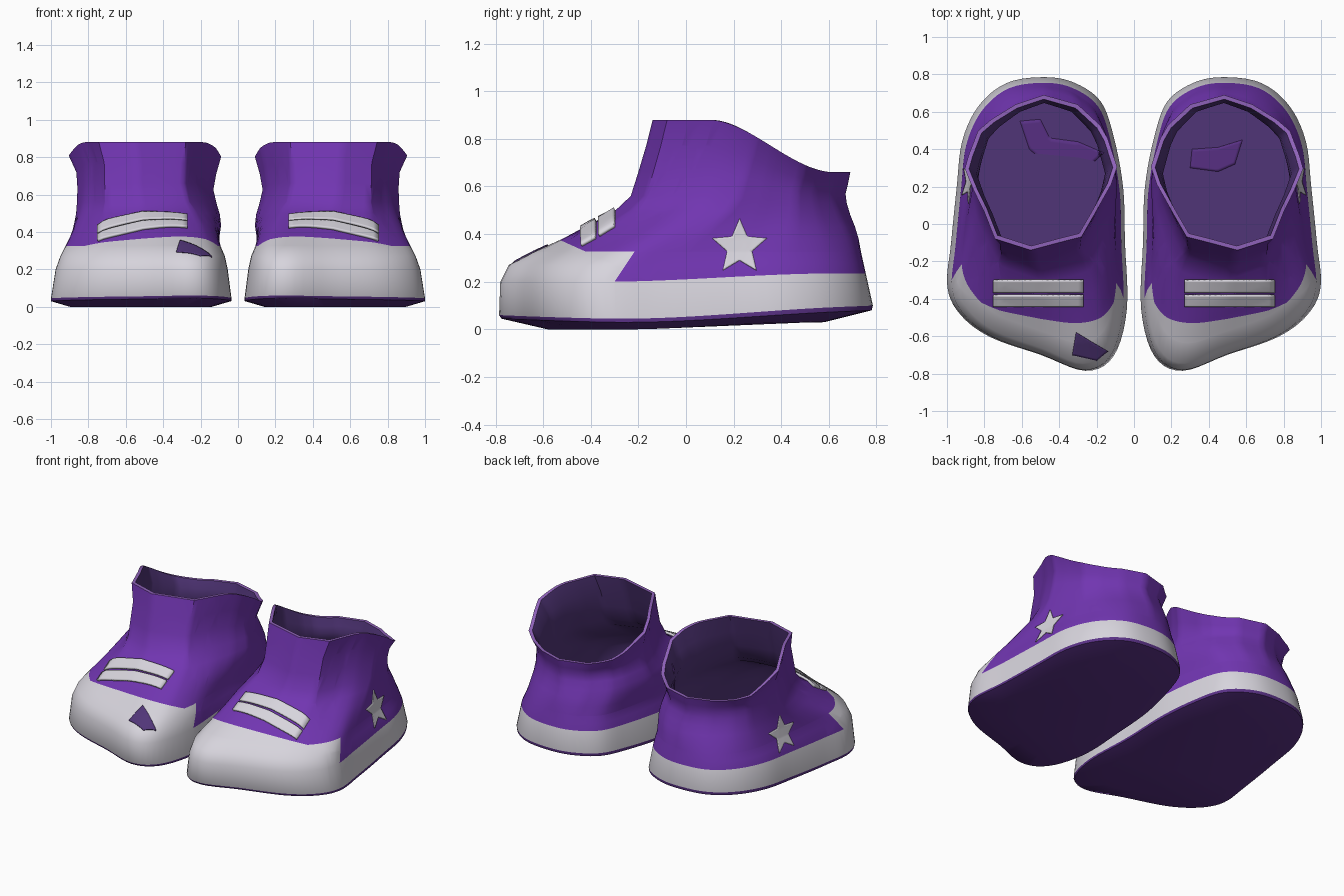
import bpy, bmesh, math
from mathutils import Vector, Matrix
from mathutils.bvhtree import BVHTree

if "Cube" in bpy.data.objects:
    bpy.data.objects.remove(bpy.data.objects["Cube"], do_unlink=True)


def material(name, rgb):
    m = bpy.data.materials.new(name)
    m.use_nodes = True
    m.diffuse_color = (*rgb, 1)
    m.node_tree.nodes["Principled BSDF"].inputs["Base Color"].default_value = (*rgb, 1)
    return m


MATS = [material("purple canvas", (0.165, 0.036, 0.44)),
        material("white rubber", (0.68, 0.66, 0.72)),
        material("light purple rim", (0.27, 0.12, 0.48)),
        material("dark purple lining", (0.083, 0.036, 0.19)),
        material("deep purple sole", (0.1, 0.03, 0.235))]
CANVAS, RUBBER, RIM, LINING, SOLE = range(5)

# Outlines of the left shoe, from the heel round by the outer side
SOLE_LINE = [(.48, .79), (.68, .76), (.83, .64), (.92, .45), (.95, .2), (.98, -.1),
             (1, -.33), (.93, -.48), (.77, -.6), (.5, -.695), (.26, -.78), (.11, -.7),
             (.04, -.45), (.05, -.1), (.06, .2), (.11, .47), (.18, .66), (.32, .76)]
RIM_LINE = [(.48, .69), (.63, .64), (.76, .56), (.83, .5), (.88, .37), (.9, .3),
            (.85, .18), (.8, .08), (.74, -.07), (.55, -.13), (.4, -.09), (.28, -.06),
            (.21, .06), (.12, .22), (.09, .31), (.14, .46), (.18, .53), (.3, .64)]
STEPS = 5


def unit_outline(points, curved):
    """Resample a closed outline and scale it to the unit square."""
    out, n = [], len(points)
    for i in range(n):
        a, b, c, d = (Vector(points[(i + k) % n]) for k in (-1, 0, 1, 2))
        for s in range(STEPS):
            t = s / STEPS
            p = b.lerp(c, t)
            if curved:
                p = .5 * (2 * b + (c - a) * t + (2 * a - 5 * b + 4 * c - d) * t * t
                          + (3 * b - a - 3 * c + d) * t ** 3)
            out.append(p)
    lo = [min(p[k] for p in out) for k in (0, 1)]
    hi = [max(p[k] for p in out) for k in (0, 1)]
    return [Vector([(p[k] - lo[k]) / (hi[k] - lo[k]) for k in (0, 1)]) for p in out]


SOLE_UNIT = unit_outline(SOLE_LINE, True)
RIM_UNIT = unit_outline(RIM_LINE, False)

# front z, back z, sag, x min, x max, y front, y back, rim share, material above
OUTSIDE = [
    (.0, .03, 0, .14, .90, -.58, .58, 0, SOLE),
    (.045, .08, -.018, .035, 1.0, -.775, .78, 0, SOLE),
    (.06, .10, -.018, .035, 1.0, -.785, .785, 0, RUBBER),
    (.2, .235, 0, .055, .975, -.78, .755, 0, CANVAS),
    (.27, .28, 0, .07, .95, -.745, .745, 0, CANVAS),
    (.325, .325, 0, .085, .925, -.645, .735, .08, CANVAS),
    (.38, .38, 0, .085, .905, -.535, .725, .25, CANVAS),
    (.44, .43, 0, .08, .888, -.43, .71, .45, CANVAS),
    (.50, .48, 0, .09, .872, -.315, .69, .65, CANVAS),
    (.56, .53, 0, .11, .865, -.242, .675, .8, CANVAS),
    (.66, .57, 0, .13, .86, -.205, .67, .9, CANVAS),
    (.77, .61, 0, .115, .865, -.17, .68, .95, CANVAS),
    (.88, .66, 0, .09, .905, -.14, .69, 1, RIM),
]


def inset(level, d):
    zf, zb, sag, x0, x1, y0, y1, share, _ = level
    return zf, zb, sag, x0 + d, x1 - d, y0 + d, y1 - d, share, LINING


# The lining follows the outside from the rim down to the insole
LEVELS = OUTSIDE + [inset(level, .023) for level in OUTSIDE[:0:-1]]


def add_ring(bm, zf, zb, sag, x0, x1, y0, y1, share, _):
    """Add one ring that stays level in front and drops toward the heel."""
    ring = []
    for a, b in zip(SOLE_UNIT, RIM_UNIT):
        u, t = a.lerp(b, share)
        s = min(1, max(0, (t - .28) / .64))
        z = zf + (zb - zf) * s * s * (3 - 2 * s) + 4 * sag * t * (1 - t)
        ring.append(bm.verts.new((x0 + (x1 - x0) * u, y0 + (y1 - y0) * t, z)))
    return ring


def finish(bm, name, thickness=0, sides=("left", "right")):
    """Make the left part and its mirrored right partner."""
    for side in ("left", "right"):
        if side == "right":
            bm.transform(Matrix.Scale(-1, 4, (1, 0, 0)))
            bmesh.ops.reverse_faces(bm, faces=bm.faces[:])
        if side not in sides:
            continue
        me = bpy.data.meshes.new(f"{side}_{name}")
        bm.to_mesh(me)
        for m in MATS:
            me.materials.append(m)
        me.shade_smooth()
        me.set_sharp_from_angle(angle=math.radians(45))
        ob = bpy.data.objects.new(me.name, me)
        bpy.context.collection.objects.link(ob)
        if thickness:
            mod = ob.modifiers.new("thickness", "SOLIDIFY")
            mod.thickness, mod.offset = thickness, 0
    bm.free()


# Shoe body: rings lofted from the sole, over the rim, down to the insole
shoe = bmesh.new()
rings = [add_ring(shoe, *level) for level in LEVELS]
count = len(SOLE_UNIT)
for low, high, level in zip(rings, rings[1:], LEVELS):
    for i in range(count):
        j = (i + 1) % count
        shoe.faces.new((low[i], low[j], high[j], high[i])).material_index = level[-1]
shoe.faces.new(rings[0]).material_index = SOLE
shoe.faces.new(rings[-1]).material_index = LINING
bmesh.ops.recalc_face_normals(shoe, faces=shoe.faces[:])
surface = BVHTree.FromBMesh(shoe)

# Toe cap: cut its edges into the canvas, then colour the faces inside
INNER_SHIFT = .1
for point, normal in [((0, -.22, .32), (0, 1, -.67)),
                      ((0, -.22 - INNER_SHIFT, .32), (0, 1, -.67)),
                      ((0, 0, .326), (0, 0, 1)),
                      ((0, -.42, .326), (0, .45, 1))]:
    faces = [f for f in shoe.faces if f.material_index == CANVAS]
    geom = set(faces) | {e for f in faces for e in f.edges} | {v for f in faces for v in f.verts}
    bmesh.ops.bisect_plane(shoe, geom=list(geom), plane_co=point, plane_no=normal, dist=1e-5)
for f in shoe.faces:
    x, y, z = f.calc_center_median()
    back_edge = -.22 - (.32 - z) * .67 - (INNER_SHIFT if x < .5 else 0)
    top_edge = .326 + max(0, -.42 - y) * .45
    if f.material_index == CANVAS and y < back_edge and z < top_edge:
        f.material_index = RUBBER
finish(shoe, "shoe")


def plate(name, outline, from_side, height, mat, sides=("left", "right")):
    """Lay a flat outline on the shoe, from above or from the outer side."""
    bm = bmesh.new()
    bm.faces.new([bm.verts.new((a, b, 0)) for a, b in outline])
    bmesh.ops.triangulate(bm, faces=bm.faces[:])
    bmesh.ops.subdivide_edges(bm, edges=bm.edges[:], cuts=7, use_grid_fill=True)
    ray = Vector((-1, 0, 0)) if from_side else Vector((0, 0, -1))
    for v in bm.verts:
        a, b, _ = v.co
        start = Vector((2, a, b)) if from_side else Vector((a, b, 2))
        hit = surface.ray_cast(start, ray)[0]
        v.co = hit - ray * height / 2
    bm.normal_update()
    if sum(f.normal.dot(ray) for f in bm.faces) > 0:
        bmesh.ops.reverse_faces(bm, faces=bm.faces[:])
    for f in bm.faces:
        f.material_index = mat
    finish(bm, name, height, sides)


# Two raised straps over the instep
for name, y0, y1 in (("front_strap", -.44, -.38), ("rear_strap", -.365, -.3)):
    plate(name, [(.27, y0), (.51, y0), (.75, y0), (.75, y1), (.51, y1), (.27, y1)],
          False, .016, RUBBER)

# Star on the outer ankle
star = []
for k in range(10):
    r, a = (.12 if k % 2 == 0 else .055), math.pi / 2 + k * math.pi / 5
    star.append((.225 + r * math.cos(a), .345 + r * math.sin(a)))
plate("star", star, True, .006, RUBBER)

# Worn patches on the right toe and on both insoles
plate("toe_patch", [(.33, -.7), (.2, -.73), (.14, -.68), (.21, -.64), (.31, -.58), (.32, -.64)],
      False, .006, LINING, ("right",))
plate("insole_patch", [(.3, .3), (.45, .28), (.54, .32), (.58, .45), (.45, .41), (.31, .4)],
      False, .004, SOLE, ("left",))
plate("insole_patch", [(.61, .55), (.56, .4), (.42, .28), (.25, .3), (.16, .38), (.3, .44),
                       (.45, .46), (.5, .56)],
      False, .004, SOLE, ("right",))
